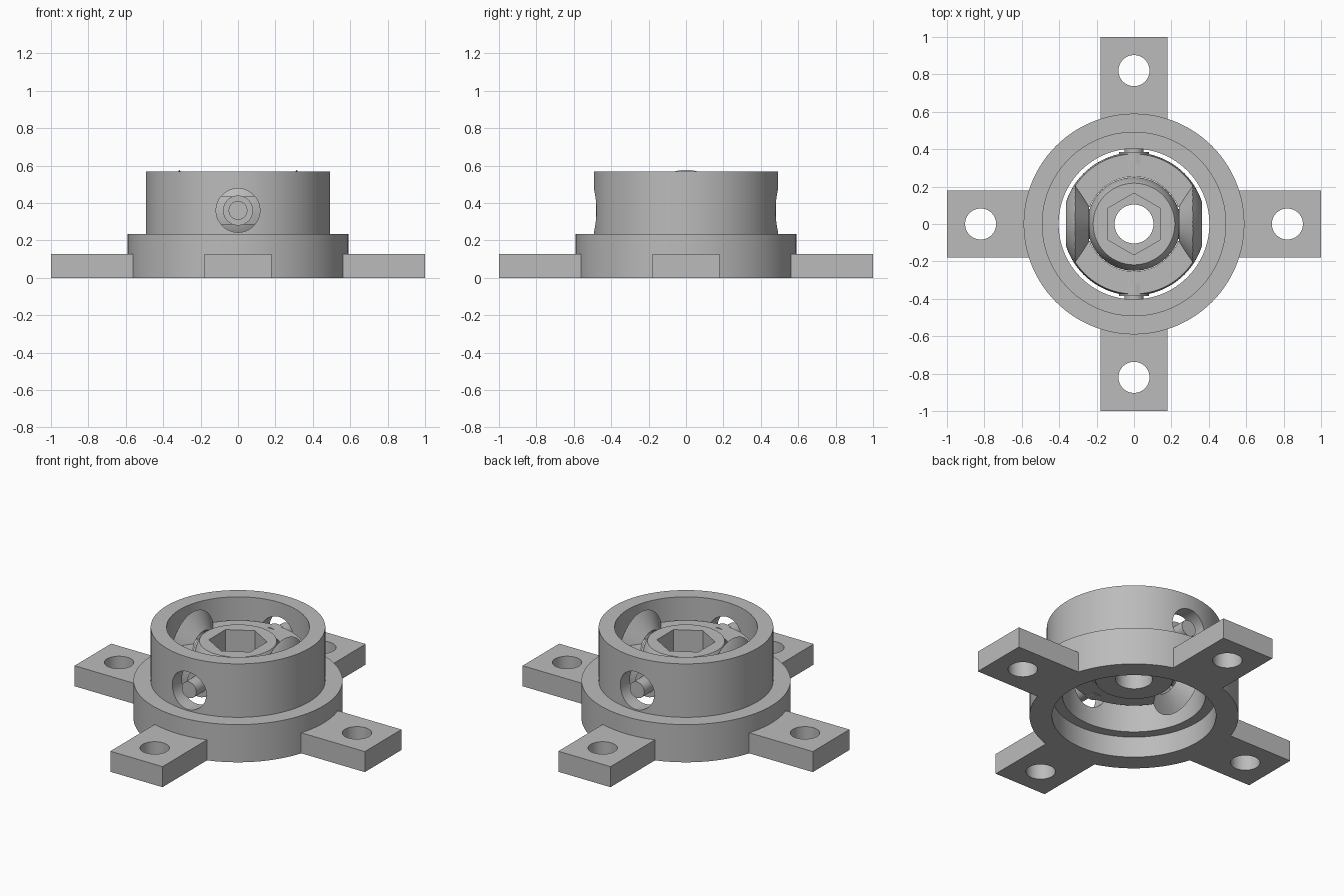
import bpy, bmesh, math
from mathutils import Matrix

cube = bpy.data.objects.get("Cube")
if cube:
    bpy.data.objects.remove(cube)

PIVOT = 0.36      # height of both tilt axes
HOLE = 0.117      # pivot hole radius
LEG_TOP = 0.128

grey = bpy.data.materials.new("plain_grey")
grey.use_nodes = True
COLOUR = (0.5, 0.5, 0.5, 1)
grey.diffuse_color = COLOUR
grey.node_tree.nodes["Principled BSDF"].inputs["Base Color"].default_value = COLOUR


def finish_mesh(name, bm, matrix):
    bmesh.ops.recalc_face_normals(bm, faces=bm.faces)
    bm.transform(matrix)
    mesh = bpy.data.meshes.new(name)
    bm.to_mesh(mesh)
    bm.free()
    mesh.materials.append(grey)
    obj = bpy.data.objects.new(name, mesh)
    bpy.context.collection.objects.link(obj)
    return obj


def lathe(name, profile, matrix=Matrix(), steps=96):
    """Revolve (radius, height) points round z; always a closed outline."""
    bm = bmesh.new()
    verts = [bm.verts.new((r, 0, h)) for r, h in profile]
    edges = [bm.edges.new((a, b)) for a, b in zip(verts, verts[1:])]
    if profile[0][0] > 0:
        edges.append(bm.edges.new((verts[-1], verts[0])))
    bmesh.ops.spin(bm, geom=verts + edges, axis=(0, 0, 1), cent=(0, 0, 0),
                   angle=math.tau, steps=steps, use_merge=True)
    bmesh.ops.remove_doubles(bm, verts=bm.verts, dist=1e-5)
    return finish_mesh(name, bm, matrix)


def rod(name, radius, low, high, matrix=Matrix(), steps=64):
    return lathe(name, [(0, low), (radius, low), (radius, high), (0, high)], matrix, steps)


def box(name, x0, x1, half_y, height, matrix):
    bm = bmesh.new()
    bmesh.ops.create_cube(bm, size=1)
    size = Matrix.Diagonal((x1 - x0, 2 * half_y, height, 1))
    return finish_mesh(name, bm, matrix @ Matrix.Translation(((x0 + x1) / 2, 0, height / 2)) @ size)


def combine(obj, operation, *tools):
    """Apply booleans and remove the tool objects."""
    for tool in tools:
        mod = obj.modifiers.new("bool", "BOOLEAN")
        mod.operation, mod.solver, mod.object = operation, "EXACT", tool
        bpy.context.view_layer.update()
        graph = bpy.context.evaluated_depsgraph_get()
        mesh = bpy.data.meshes.new_from_object(obj.evaluated_get(graph))
        obj.modifiers.clear()
        obj.data = mesh
        bpy.data.objects.remove(tool)


def ball_profile(radius, limit, count=40):
    """Sphere outline cut flat at +-limit."""
    a = math.asin(limit / radius)
    arc = [-a + 2 * a * i / count for i in range(count + 1)]
    points = [(max(radius * math.cos(t), 0), radius * math.sin(t)) for t in arc]
    return [(0, -limit)] + points + [(0, limit)]


raised = Matrix.Translation((0, 0, PIVOT))


def along(axis, sign=1):
    """Turn z to point along x or y at pivot height."""
    if axis == "X":
        return raised @ Matrix.Rotation(sign * math.pi / 2, 4, "Y")
    return raised @ Matrix.Rotation(-sign * math.pi / 2, 4, "X")


def add_pins(obj, axis, surface):
    """Stepped pivot pins on both sides."""
    for sign in (1, -1):
        foot, tip = surface + 0.004, surface + 0.1
        pin = lathe("pin", [(0, surface - 0.06), (0.08, surface - 0.06), (0.08, foot),
                            (0.05, foot), (0.05, tip), (0, tip)], along(axis, sign), 48)
        combine(obj, "UNION", pin)


# Stepped outer housing with four drilled mounting legs
housing = lathe("outer_housing", [(0.463, 0), (0.59, 0), (0.59, 0.235), (0.493, 0.235),
                                  (0.493, 0.568), (0.403, 0.568), (0.403, 0.13), (0.463, 0.13)],
                steps=128)
combine(housing, "DIFFERENCE", rod("cutter", HOLE, -0.7, 0.7, along("Y")))
for i in range(4):
    turn = Matrix.Rotation(i * math.pi / 2, 4, "Z")
    leg = box("leg", 0.52, 1, 0.18, LEG_TOP, turn)
    combine(leg, "DIFFERENCE",
            rod("cutter", 0.083, -0.1, 0.3, turn @ Matrix.Translation((0.82, 0, 0))))
    combine(housing, "UNION", leg)

# Middle ring: slice of a hollow ball, widened by conical bosses on the x axis
middle = rod("middle_ring", 0.5, -0.075, 0.075, raised, 96)
for sign in (1, -1):
    cone = lathe("boss", [(0, 0.153), (0.4, 0.45), (0, 0.45)], along("X", sign))
    combine(middle, "UNION", cone)
combine(middle, "INTERSECT", lathe("ball", ball_profile(0.382, 0.38), raised))
combine(middle, "DIFFERENCE", lathe("ball", ball_profile(0.264, 0.262), raised),
        rod("cutter", HOLE, -0.7, 0.7, along("X")))
add_pins(middle, "Y", 0.382)

# Inner hub: truncated ball with a hexagonal socket and a through hole
hub = lathe("inner_hub", ball_profile(0.25, 0.122), raised)
add_pins(hub, "X", 0.25)
hexagon = rod("cutter", 0.165, -0.03, 0.2, raised @ Matrix.Rotation(math.pi / 2, 4, "Z"), 6)
combine(hub, "DIFFERENCE", hexagon, rod("cutter", 0.104, -0.2, 0.2, raised))

# Smooth curved walls, keep edges sharp
bpy.ops.object.select_all(action="DESELECT")
for obj in (housing, middle, hub):
    obj.select_set(True)
    bpy.context.view_layer.objects.active = obj
bpy.ops.object.shade_smooth_by_angle(angle=math.radians(30))
